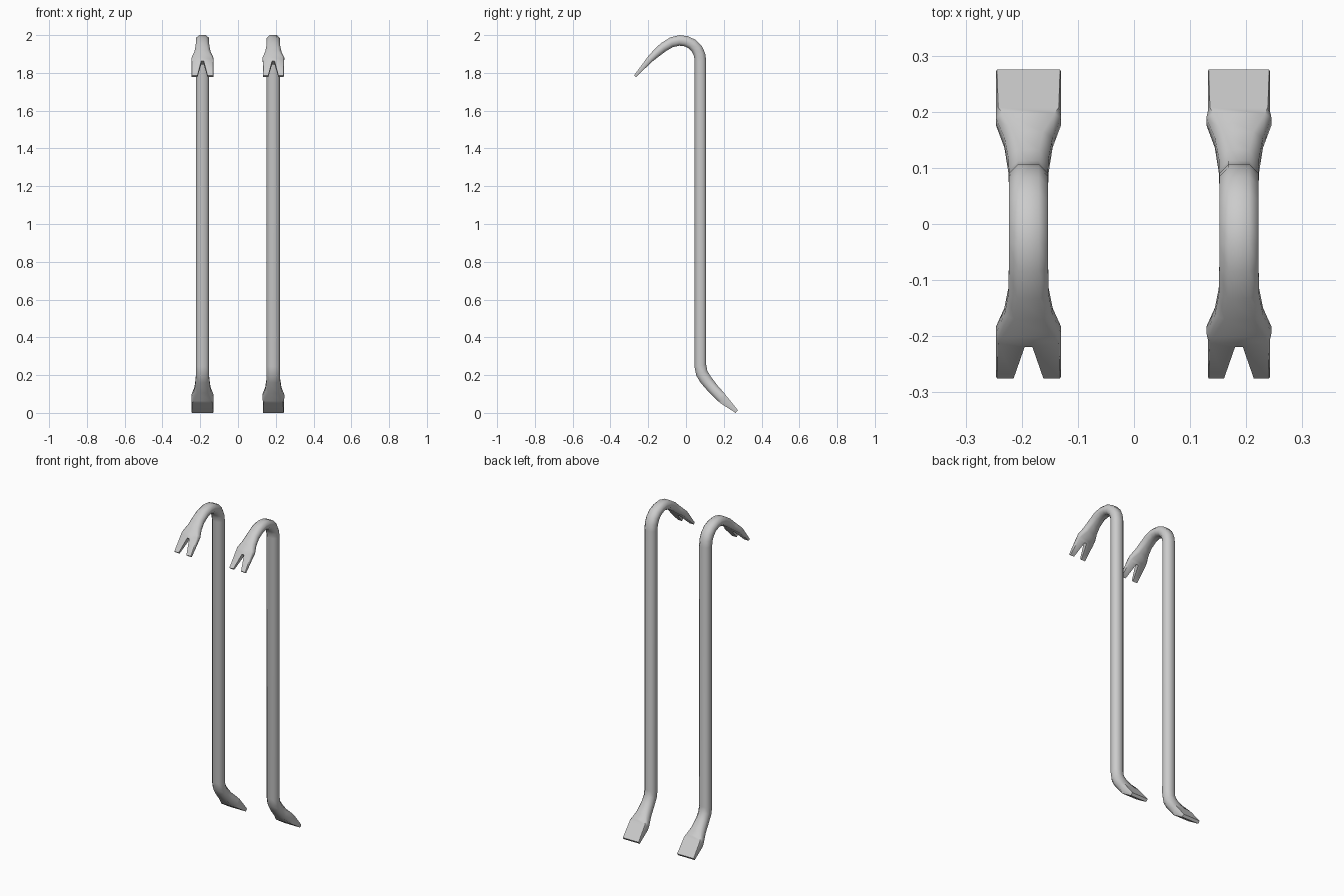
import bpy, bmesh
from mathutils import Vector

if "Cube" in bpy.data.objects:
    bpy.data.objects.remove(bpy.data.objects["Cube"])

# Stations along the bar: outer (y, z), inner (y, z), half width, flat share of width
STATIONS = [
    ((0.275, 0.014), (0.263, 0.000), 0.058, 0.97),   # chisel edge
    ((0.208, 0.097), (0.181, 0.052), 0.058, 0.93),
    ((0.197, 0.111), (0.168, 0.064), 0.058, 0.80),   # chisel shoulder
    ((0.165, 0.147), (0.125, 0.105), 0.043, 0.60),
    ((0.133, 0.190), (0.077, 0.160), 0.036, 0.52),
    ((0.113, 0.222), (0.054, 0.198), 0.035, 0.52),
    ((0.107, 0.255), (0.045, 0.245), 0.035, 0.52),   # shaft
    ((0.107, 1.865), (0.046, 1.865), 0.035, 0.52),
    ((0.101, 1.905), (0.041, 1.893), 0.035, 0.52),   # hook bend
    ((0.084, 1.942), (0.030, 1.915), 0.035, 0.52),
    ((0.053, 1.974), (0.014, 1.931), 0.035, 0.52),
    ((0.010, 1.994), (-0.010, 1.941), 0.035, 0.52),
    ((-0.035, 2.000), (-0.035, 1.944), 0.035, 0.52),
    ((-0.085, 1.987), (-0.070, 1.936), 0.035, 0.52),
    ((-0.133, 1.957), (-0.108, 1.914), 0.036, 0.55),
    ((-0.170, 1.922), (-0.142, 1.888), 0.043, 0.60),
    ((-0.201, 1.887), (-0.176, 1.862), 0.058, 0.80),  # claw shoulder
    ((-0.212, 1.872), (-0.189, 1.850), 0.058, 0.93),
    ((-0.275, 1.787), (-0.265, 1.778), 0.058, 0.97),  # claw tips
]


def mesh_object(name, bm):
    bmesh.ops.recalc_face_normals(bm, faces=bm.faces[:])
    mesh = bpy.data.meshes.new(name)
    bm.to_mesh(mesh)
    bm.free()
    ob = bpy.data.objects.new(name, mesh)
    bpy.context.collection.objects.link(ob)
    return ob


def loft(rings):
    bm = bmesh.new()
    loops = [[bm.verts.new(p) for p in ring] for ring in rings]
    n = len(loops[0])
    for a, b in zip(loops, loops[1:]):
        for i in range(n):
            bm.faces.new((a[i], a[(i + 1) % n], b[(i + 1) % n], b[i]))
    bm.faces.new(loops[0][::-1])
    bm.faces.new(loops[-1])
    return bm


def section(x, outer, inner, w, flat):
    o, i = Vector((x, *outer)), Vector((x, *inner))
    c, t = (o + i) / 2, (o - i) / 2
    side = 0.45
    profile = [(flat, 1), (1, side), (1, -side), (flat, -1),
               (-flat, -1), (-1, -side), (-1, side), (-flat, 1)]
    return [c + t * v + Vector((u * w, 0, 0)) for u, v in profile]


def crowbar(name, x, end_width):
    rings = []
    for k, (o, i, w, flat) in enumerate(STATIONS):
        if k in (0, 1, len(STATIONS) - 2, len(STATIONS) - 1):
            w = end_width
        rings.append(section(x, o, i, w, flat))
    bar = mesh_object(name, loft(rings))

    # Tapered notch that splits the claw, cut square to the blade
    along = Vector((0, -0.61, -0.79))
    normal = Vector((0, -0.79, 0.61))
    root = Vector((x, -0.209, 1.854))
    cut = []
    for h in (-0.06, 0.06):
        cut.append([root + normal * h + along * d + Vector((s, 0, 0))
                    for s, d in ((-0.007, 0), (0.007, 0), (0.034, 0.13), (-0.034, 0.13))])
    cutter = mesh_object(name + "_notch_cutter", loft(cut))
    cutter.hide_render = True
    mod = bar.modifiers.new("claw_notch", 'BOOLEAN')
    mod.operation = 'DIFFERENCE'
    mod.solver = 'EXACT'
    mod.object = cutter
    bpy.ops.object.select_all(action='DESELECT')
    bar.select_set(True)
    bpy.context.view_layer.objects.active = bar
    bpy.ops.object.modifier_apply(modifier=mod.name)
    bpy.data.objects.remove(cutter)
    bpy.ops.object.shade_smooth_by_angle(angle=0.96)
    return bar


crowbar("left_crowbar", -0.188, 0.058)
crowbar("right_crowbar", 0.187, 0.0555)
